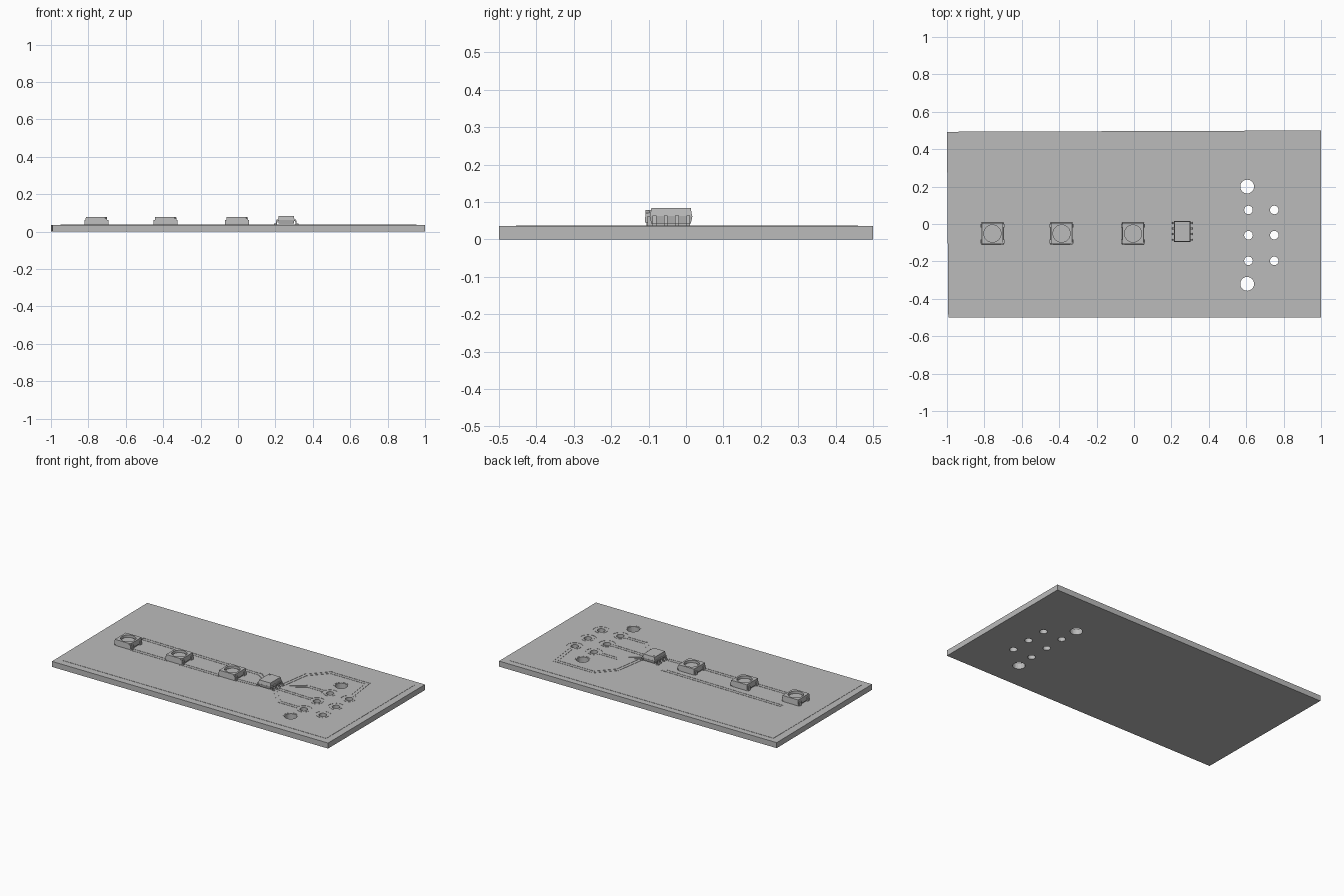
import bpy, bmesh, math
from mathutils import Matrix, Vector

if "Cube" in bpy.data.objects:
    bpy.data.objects.remove(bpy.data.objects["Cube"], do_unlink=True)

grey = bpy.data.materials.new("plain grey")
grey.use_nodes = True
COLOUR = (0.5, 0.5, 0.5, 1)
grey.diffuse_color = COLOUR
grey.node_tree.nodes["Principled BSDF"].inputs["Base Color"].default_value = COLOUR

TOP = 0.036      # upper face of the board
FOIL = 0.0015    # copper thickness


def finish(bm, name):
    bmesh.ops.recalc_face_normals(bm, faces=bm.faces)
    mesh = bpy.data.meshes.new(name)
    bm.to_mesh(mesh)
    bm.free()
    mesh.materials.append(grey)
    obj = bpy.data.objects.new(name, mesh)
    bpy.context.collection.objects.link(obj)
    return obj


def add_prism(bm, outline, z0, z1, taper=1.0):
    """Extrude a flat outline, scaling its top about the outline centre."""
    mid = sum((Vector(p) for p in outline), Vector((0, 0))) / len(outline)
    low = [bm.verts.new((x, y, z0)) for x, y in outline]
    high = [bm.verts.new((*(mid + (Vector(p) - mid) * taper), z1)) for p in outline]
    n = len(outline)
    bm.faces.new(low[::-1])
    bm.faces.new(high)
    for i in range(n):
        j = (i + 1) % n
        bm.faces.new((low[i], low[j], high[j], high[i]))


def rect(x, y, w, d):
    return [(x - w / 2, y - d / 2), (x + w / 2, y - d / 2),
            (x + w / 2, y + d / 2), (x - w / 2, y + d / 2)]


def circle(x, y, r, n=24):
    return [(x + r * math.cos(i * math.tau / n), y + r * math.sin(i * math.tau / n))
            for i in range(n)]


def prism(name, outline, z0, z1, taper=1.0):
    bm = bmesh.new()
    add_prism(bm, outline, z0, z1, taper)
    return finish(bm, name)


def cut(obj, outlines, z0, z1):
    """Subtract vertical prisms from an object."""
    for outline in outlines:
        cutter = prism("cutter", outline, z0, z1)
        cutter.hide_render = True
        mod = obj.modifiers.new("cut", "BOOLEAN")
        mod.operation, mod.solver, mod.object = "DIFFERENCE", "EXACT", cutter
        bpy.context.view_layer.objects.active = obj
        bpy.ops.object.modifier_apply(modifier=mod.name)
        bpy.data.objects.remove(cutter, do_unlink=True)


def strip(a, b, width):
    """Rectangle along a segment, extended by half its width at both ends."""
    a, b = Vector(a), Vector(b)
    along = (b - a).normalized() * width / 2
    side = Vector((-along.y, along.x))
    return [tuple(p) for p in (a - along - side, b + along - side,
                               b + along + side, a - along + side)]


# Hole layout
small = [(x, y) for x in (0.612, 0.75) for y in (0.075, -0.06, -0.197)]
large = [(0.605, 0.2), (0.605, -0.32)]
holes = [circle(x, y, 0.023) for x, y in small] + [circle(x, y, 0.037) for x, y in large]

# Board with drilled holes
board = prism("board", [(-0.993, -0.5), (1, -0.5), (1, 0.5), (-1, 0.493)], 0, TOP)
cut(board, holes, -0.1, 0.2)

# Copper tracks linking the lamps, chip and pads
leds = [-0.757, -0.387, -0.005]
paths = [
    [(-0.72, 0.06), (0.12, 0.05), (0.19, 0.005)],
    [(0.32, 0.005), (0.35, 0.2), (0.45, 0.31), (0.72, 0.31), (0.75, 0.075)],
    [(0.32, -0.022), (0.45, 0.075), (0.612, 0.075)],
    [(0.32, -0.053), (0.612, -0.06)],
    [(0.32, -0.083), (0.43, -0.197), (0.612, -0.197)],
    [(0.05, -0.09), (0.19, -0.083)],
] + [[(a + 0.06, -0.1), (b - 0.06, -0.1)] for a, b in zip(leds, leds[1:])]
segments = [pair for path in paths for pair in zip(path, path[1:])]

# Copper pour with clearance round tracks and holes
pour = prism("copper_pour", [(-0.95, -0.455), (0.955, -0.455), (0.955, 0.46), (-0.95, 0.455)],
             TOP, TOP + FOIL)
cut(pour, [strip(a, b, 0.03) for a, b in segments]
    + [circle(x, y, 0.05) for x, y in small] + [circle(x, y, 0.045) for x, y in large], 0, 0.1)
bm = bmesh.new()
for a, b in segments:
    add_prism(bm, strip(a, b, 0.014), TOP, TOP + FOIL)
tracks = finish(bm, "copper_tracks")
bm = bmesh.new()
for x, y in small:
    add_prism(bm, circle(x, y, 0.038), TOP, TOP + FOIL)
pads = finish(bm, "hole_pads")
for part in (tracks, pads):
    cut(part, holes, 0, 0.1)

# Square lamps: body, round well, chamfered corner and side terminals
for i, cx in enumerate(leds, 1):
    cy, h = -0.051, 0.059
    prism(f"lamp_{i}_base", rect(cx, cy, 0.108, 0.108), TOP + FOIL, 0.05)
    body = prism(f"lamp_{i}_body", rect(cx, cy, 2 * h, 2 * h), 0.045, 0.078, 0.96)
    cut(body, [circle(cx, cy, 0.046, 32)], 0.062, 0.1)
    cut(body, [[(cx + h + 0.01, cy - h - 0.01), (cx + h + 0.01, cy - h + 0.024),
                (cx + h - 0.024, cy - h - 0.01)]], 0.07, 0.1)
    prism(f"lamp_{i}_lens", circle(cx, cy, 0.039, 32), 0.06, 0.066)
    bm = bmesh.new()
    for sx in (-1, 1):
        for sy in (-1, 1):
            x, y = cx + sx * 0.058, cy + sy * 0.042
            add_prism(bm, rect(x, y, 0.012, 0.02), TOP, 0.062)
            add_prism(bm, rect(x - sx * 0.006, y, 0.022, 0.02), TOP, 0.041)
    finish(bm, f"lamp_{i}_terminals")

# Driver chip: two tapering halves
cx, cy = 0.258, -0.04
prism("chip_upper", rect(cx, cy, 0.088, 0.113), 0.062, 0.084, 0.93)
lower = prism("chip_lower", rect(cx, cy, 0.08, 0.106), 0.043, 0.062, 1.08)
cut(bpy.data.objects["chip_upper"], [circle(cx - 0.028, cy + 0.04, 0.005, 12)], 0.082, 0.1)

# Bent chip legs, four on each side
bm = bmesh.new()
for s in (-1, 1):
    for k in range(4):
        y = -0.084 + k * 0.03
        bend = [(0.04, 0.064), (0.053, 0.064), (0.056, 0.043), (0.066, 0.043),
                (0.066, 0.037), (0.05, 0.037), (0.047, 0.058), (0.04, 0.058)]
        ends = [[bm.verts.new((cx + s * x, y + d, z)) for x, z in bend] for d in (-0.005, 0.005)]
        bm.faces.new(ends[0])
        bm.faces.new(ends[1][::-1])
        for i in range(len(bend)):
            j = (i + 1) % len(bend)
            bm.faces.new((ends[0][i], ends[0][j], ends[1][j], ends[1][i]))
finish(bm, "chip_legs")
